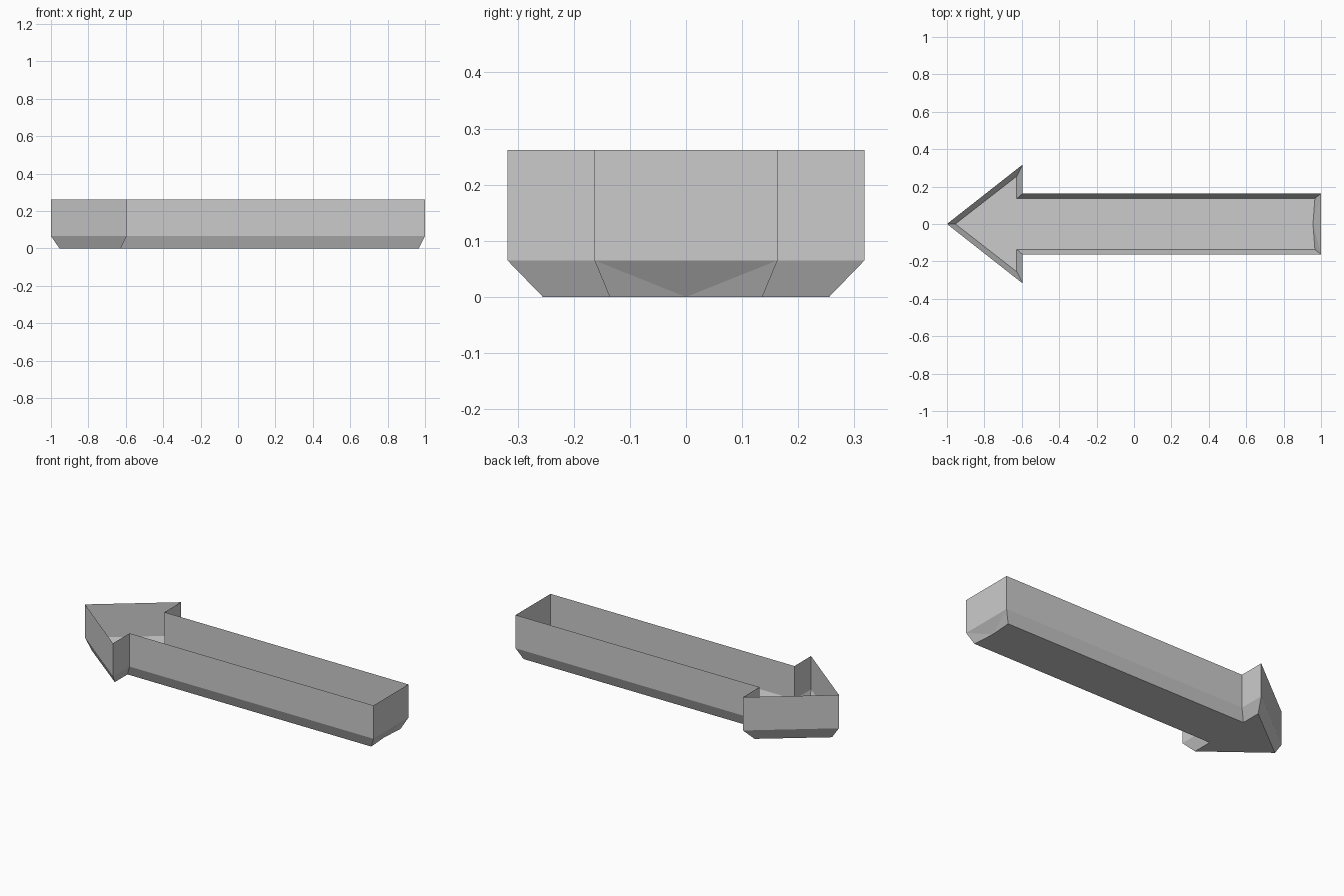
import bpy
import bmesh

old = bpy.data.objects.get("Cube")
if old:
    bpy.data.objects.remove(old, do_unlink=True)

# Plain grey material
grey = bpy.data.materials.new("plain grey")
grey.use_nodes = True
colour = (0.6, 0.6, 0.6, 1.0)
grey.diffuse_color = colour
grey.node_tree.nodes["Principled BSDF"].inputs["Base Color"].default_value = colour

TOP, SHOULDER = 0.262, 0.065


def outline(tip, half):
    """Closed arrow outline from the tip and one half: barb, neck, tail."""
    return [(x, -y) for x, y in half] + [(x, y) for x, y in reversed(half)] + [(tip, 0)]


rim = outline(-1.0, [(-0.595, 0.318), (-0.595, 0.163), (1.0, 0.163)])
base = outline(-0.955, [(-0.627, 0.255), (-0.627, 0.136), (0.967, 0.136)])

bm = bmesh.new()


def ring(points, z):
    return [bm.verts.new((x, y, z)) for x, y in points]


upper, middle, lower = ring(rim, TOP), ring(rim, SHOULDER), ring(base, 0)
tail_mid = bm.verts.new((0.957, 0, 0))
TAIL = 2  # index of the edge across the tail

# Upright walls and sloping lower band
for i in range(len(rim)):
    j = (i + 1) % len(rim)
    bm.faces.new((middle[i], middle[j], upper[j], upper[i]))
    if i == TAIL:
        bm.faces.new((middle[i], tail_mid, middle[j]))
        bm.faces.new((middle[i], lower[i], tail_mid))
        bm.faces.new((middle[j], tail_mid, lower[j]))
    else:
        bm.faces.new((lower[i], lower[j], middle[j], middle[i]))

# Floor of the open tray
floor = lower[:TAIL + 1] + [tail_mid] + lower[TAIL + 1:]
bm.faces.new(list(reversed(floor)))

mesh = bpy.data.meshes.new("arrow_tray")
bm.to_mesh(mesh)
bm.free()
mesh.materials.append(grey)
tray = bpy.data.objects.new("arrow_tray", mesh)
bpy.context.scene.collection.objects.link(tray)
